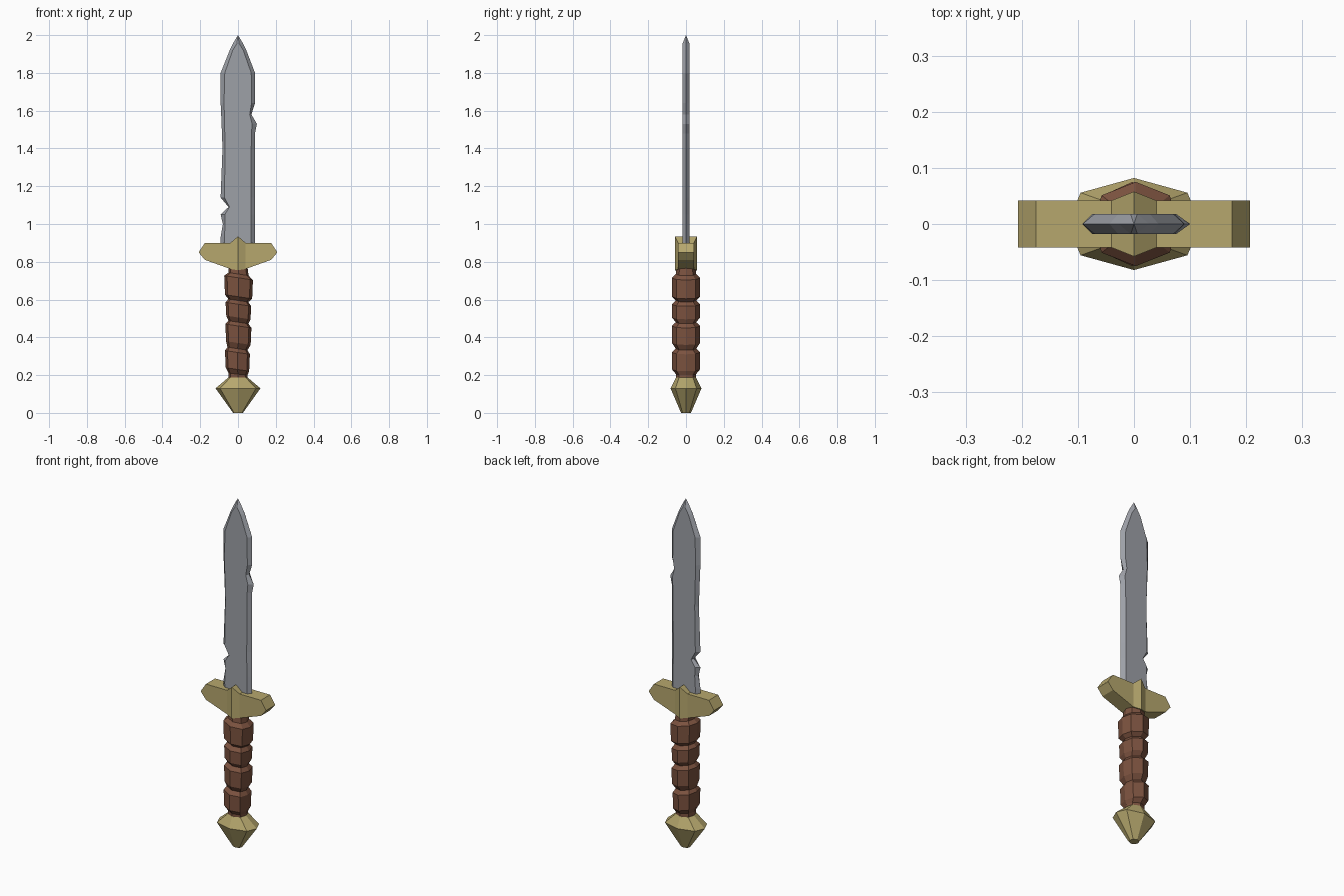
import bpy, bmesh

if "Cube" in bpy.data.objects:
    bpy.data.objects.remove(bpy.data.objects["Cube"], do_unlink=True)


def material(name, rgb):
    m = bpy.data.materials.new(name)
    m.use_nodes = True
    color = (*rgb, 1)
    m.diffuse_color = color
    m.node_tree.nodes["Principled BSDF"].inputs["Base Color"].default_value = color
    return m


steel = material("steel", (0.34, 0.355, 0.39))
brass = material("brass", (0.47, 0.39, 0.155))
leather = material("leather", (0.2, 0.085, 0.05))


def loft(name, rings, mat):
    """Join rings of equal length with quads and cap both ends."""
    bm = bmesh.new()
    loops = [[bm.verts.new(p) for p in ring] for ring in rings]
    n = len(loops[0])
    for low, high in zip(loops, loops[1:]):
        for i in range(n):
            j = (i + 1) % n
            bm.faces.new((low[i], low[j], high[j], high[i]))
    bm.faces.new(loops[0][::-1])
    bm.faces.new(loops[-1])
    bmesh.ops.remove_doubles(bm, verts=bm.verts, dist=0.0002)
    bmesh.ops.recalc_face_normals(bm, faces=bm.faces)
    mesh = bpy.data.meshes.new(name)
    bm.to_mesh(mesh)
    bm.free()
    mesh.materials.append(mat)
    obj = bpy.data.objects.new(name, mesh)
    bpy.context.collection.objects.link(obj)
    return obj


# Blade: six-sided section with nicked edges
# rows: height, left edge, left bevel, right bevel, right edge
T = 0.018
blade_rows = [
    (0.84, -0.09, -0.07, 0.07, 0.09),
    (0.93, -0.092, -0.072, 0.07, 0.09),
    (1.00, -0.08, -0.068, 0.07, 0.09),
    (1.05, -0.092, -0.07, 0.069, 0.09),
    (1.09, -0.05, -0.045, 0.068, 0.09),
    (1.14, -0.092, -0.072, 0.068, 0.089),
    (1.40, -0.082, -0.068, 0.07, 0.09),
    (1.48, -0.085, -0.07, 0.071, 0.09),
    (1.53, -0.087, -0.071, 0.075, 0.1),
    (1.58, -0.089, -0.072, 0.062, 0.071),
    (1.64, -0.092, -0.074, 0.072, 0.09),
    (1.80, -0.092, -0.07, 0.07, 0.09),
    (1.92, -0.044, -0.028, 0.028, 0.044),
    (1.955, -0.027, -0.006, 0.006, 0.027),
]
blade = [[(l, 0, z), (il, -T, z), (ir, -T, z), (r, 0, z), (ir, T, z), (il, T, z)]
         for z, l, il, ir, r in blade_rows]
blade.append([(0, 0, 2)] * 6)
loft("blade", blade, steel)

# Guard: columns across x with a raised ridge in the middle
half = [(0.04, 0.042, 0.762, 0.9), (0.175, 0.042, 0.81, 0.9), (0.207, 0.042, 0.848, 0.852)]
columns = [(-x, y, a, b) for x, y, a, b in reversed(half)]
columns += [(0, 0.058, 0.755, 0.935)] + half
loft("guard", [[(x, -y, a), (x, y, a), (x, y, b), (x, -y, b)]
               for x, y, a, b in columns], brass)


def octagon(z, w, d, cx=0, slant=0):
    """Flattened eight-sided ring with points on both axes."""
    k, m = 0.8 * w, 0.68 * d
    pts = [(w, 0), (k, m), (0, d), (-k, m), (-w, 0), (-k, -m), (0, -d), (k, -m)]
    return [(cx + x, y, z - slant * x) for x, y in pts]


# Grip: slanted leather bulges separated by narrow grooves
rings = [octagon(0.17, 0.05, 0.052), octagon(0.205, 0.05, 0.053, 0, 0.1)]
bulges = [(0.23, 0.32, 0.066, -0.003), (0.37, 0.46, 0.069, 0.002),
          (0.505, 0.575, 0.068, 0.002), (0.615, 0.715, 0.076, 0.003)]
for low, high, w, cx in bulges:
    rings += [octagon(low, w - 0.004, 0.074, cx, 0.15),
              octagon(high, w, 0.075, cx, 0.15),
              octagon(high + 0.02, 0.053, 0.054, cx, 0.15)]
rings.append(octagon(0.775, 0.05, 0.05))
loft("grip", rings, leather)

# Pommel: faceted double cone
loft("pommel", [octagon(0, 0.026, 0.026), octagon(0.13, 0.119, 0.082),
                octagon(0.188, 0.05, 0.053)], brass)
